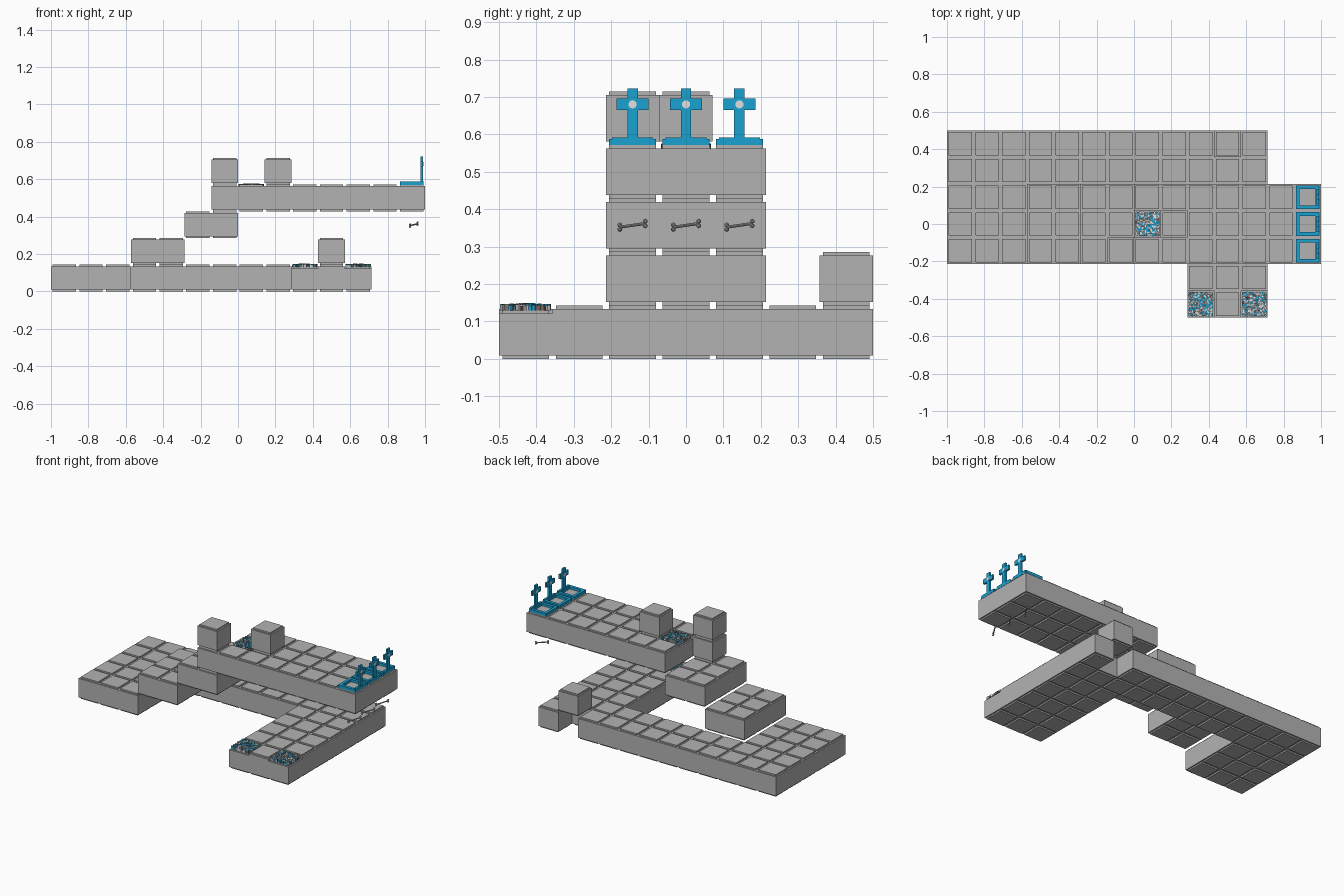
import bpy, bmesh, math, random
from mathutils import Matrix, Vector

random.seed(7)
if "Cube" in bpy.data.objects:
    bpy.data.objects.remove(bpy.data.objects["Cube"], do_unlink=True)

U = 1 / 7          # edge of one block
SINK = 0.012       # how far the gravel blocks are lowered


def material(name, rgb):
    m = bpy.data.materials.new(name)
    m.use_nodes = True
    m.diffuse_color = (*rgb, 1)
    m.node_tree.nodes["Principled BSDF"].inputs["Base Color"].default_value = (*rgb, 1)
    return m


stone = material("stone grey", (0.45, 0.45, 0.45))
blue = material("grave blue", (0.01, 0.36, 0.64))
pale = material("pale pebble", (0.75, 0.75, 0.75))
brown = material("brown pebble", (0.22, 0.13, 0.11))
dark = material("dark pebble", (0.12, 0.14, 0.16))


def finish(bm, name, *mats):
    mesh = bpy.data.meshes.new(name)
    bm.to_mesh(mesh)
    bm.free()
    for m in mats:
        mesh.materials.append(m)
    ob = bpy.data.objects.new(name, mesh)
    bpy.context.collection.objects.link(ob)
    return ob


def box(bm, lo, hi, mat=0):
    """Axis-aligned box between two corners."""
    lo, hi = Vector(lo), Vector(hi)
    m = Matrix.Translation((lo + hi) / 2) @ Matrix.Diagonal((*(hi - lo), 1))
    verts = bmesh.ops.create_cube(bm, size=1, matrix=m)["verts"]
    for f in {f for v in verts for f in v.link_faces}:
        f.material_index = mat
    return verts


def corner(i, j, k):
    return Vector((-1 + i * U, -0.5 + j * U, k * U))


def blocks(name, cells, lowered=()):
    """Rows of blocks whose top and bottom rims are bevelled."""
    bm = bmesh.new()
    for i, j, k in cells:
        hi = corner(i + 1, j + 1, k + 1)
        if (i, j, k) in lowered:
            hi.z -= SINK
        verts = box(bm, corner(i, j, k), hi)
        rims = [e for e in {e for v in verts for e in v.link_edges}
                if abs(e.verts[0].co.z - e.verts[1].co.z) < 0.001]
        bmesh.ops.bevel(bm, geom=rims, offset=0.009, segments=2, affect='EDGES')
    return finish(bm, name, stone)


def grid(xs, ys, k):
    return [(i, j, k) for i in xs for j in ys]


gravel_cells = [(9, 0, 0), (11, 0, 0), (7, 3, 3)]
middle = range(2, 5)

# Ground level: left platform, back walkway and right pier with one gap
blocks("left_platform", grid(range(3), middle, 0))
blocks("back_walkway", grid(range(9), (5, 6), 0))
blocks("right_pier", [c for c in grid(range(9, 12), range(7), 0) if c != (10, 6, 0)],
       gravel_cells)

# Floating steps and the upper bridge
blocks("lower_step", grid((3, 4), middle, 1))
blocks("upper_step", grid((5, 6), middle, 2))
blocks("upper_bridge", grid(range(7, 14), middle, 3) + [(6, 2, 3)], gravel_cells)

# Single loose blocks
for name, cell in (("pier_block", (10, 6, 1)), ("bridge_end_block", (6, 2, 4)),
                   ("bridge_block", (8, 3, 4))):
    blocks(name, [cell])


# Gravel beds
def gravel(name, cell):
    bm = bmesh.new()
    n = 16
    base = corner(cell[0], cell[1], cell[2] + 1)
    step = (U - 0.014) / n
    for a in range(n):
        for b in range(n):
            x = base.x + 0.007 + (a + random.uniform(0.35, 0.65)) * step
            y = base.y + 0.007 + (b + random.uniform(0.35, 0.65)) * step
            far = math.hypot(a - 7.5, b - 7.5) / n
            top = base.z + random.uniform(-0.003, 0.004) + max(0, 0.004 - 0.01 * far)
            r = random.uniform(0.5, 0.62) * step
            mat = random.choices(range(5), (4, 4, 3, 1, 2))[0]
            verts = box(bm, (x - r, y - r, base.z - SINK - 0.001), (x + r, y + r, top), mat)
            bmesh.ops.rotate(bm, verts=verts, cent=(x, y, 0),
                             matrix=Matrix.Rotation(random.uniform(0, 1.5), 3, 'Z'))
    finish(bm, name, blue, stone, pale, brown, dark)


for name, cell in zip(("gravel_left", "gravel_right", "gravel_bridge"), gravel_cells):
    gravel(name, cell)


# Graves: rim around the plot, cross with a round stud
def grave(name, y):
    z = 4 * U
    bm = bmesh.new()
    x0, x1, w, t = 0.866, 0.99, 0.063, 0.019
    for s in (-1, 1):
        ys = sorted((s * w, s * (w - t)))
        box(bm, (x0, y + ys[0], z - 0.002), (x1, y + ys[1], z + 0.016))
    box(bm, (x0, y - w + t, z - 0.002), (x0 + t, y + w - t, z + 0.016))
    box(bm, (x1 - t, y - w + t, z - 0.002), (x1, y + w - t, z + 0.016))
    finish(bm, name + "_rim", blue)

    bm = bmesh.new()
    cx0, cx1 = 0.977, 0.989
    box(bm, (cx0, y - 0.055, z), (cx1 + 0.003, y + 0.055, z + 0.02))
    box(bm, (cx0, y - 0.014, z + 0.02), (cx1, y + 0.014, z + 0.151))
    for s in (-1, 1):
        ys = sorted((s * 0.014, s * 0.043))
        box(bm, (cx0, y + ys[0], z + 0.094), (cx1, y + ys[1], z + 0.124))
    finish(bm, name + "_cross", blue)

    bm = bmesh.new()
    place = Matrix.Translation(((cx0 + cx1) / 2, y, z + 0.109)) @ Matrix.Rotation(math.pi / 2, 4, 'Y')
    bmesh.ops.create_cone(bm, cap_ends=True, segments=16, radius1=0.011, radius2=0.011,
                          depth=0.015, matrix=place)
    finish(bm, name + "_stud", pale)


# Bones hanging below the graves: shaft with two knobs at each end
def bone(name, y):
    bm = bmesh.new()
    half = Vector((0.02, 0.034, 0.005))
    centre = Vector((0.94, y, 0.357))
    turn = half.to_track_quat('Z', 'Y').to_matrix().to_4x4()
    bmesh.ops.create_cone(bm, cap_ends=True, segments=8, radius1=0.004, radius2=0.004,
                          depth=2 * half.length, matrix=Matrix.Translation(centre) @ turn)
    for end in (-1, 1):
        for side in (-1, 1):
            spot = centre + end * half + Vector((0, 0, side * 0.006))
            bmesh.ops.create_icosphere(bm, subdivisions=1, radius=0.007,
                                       matrix=Matrix.Translation(spot))
    finish(bm, name, stone)


for side, j in (("front", 2), ("middle", 3), ("back", 4)):
    y = -0.5 + (j + 0.5) * U
    grave(side + "_grave", y)
    bone(side + "_bone", y)
